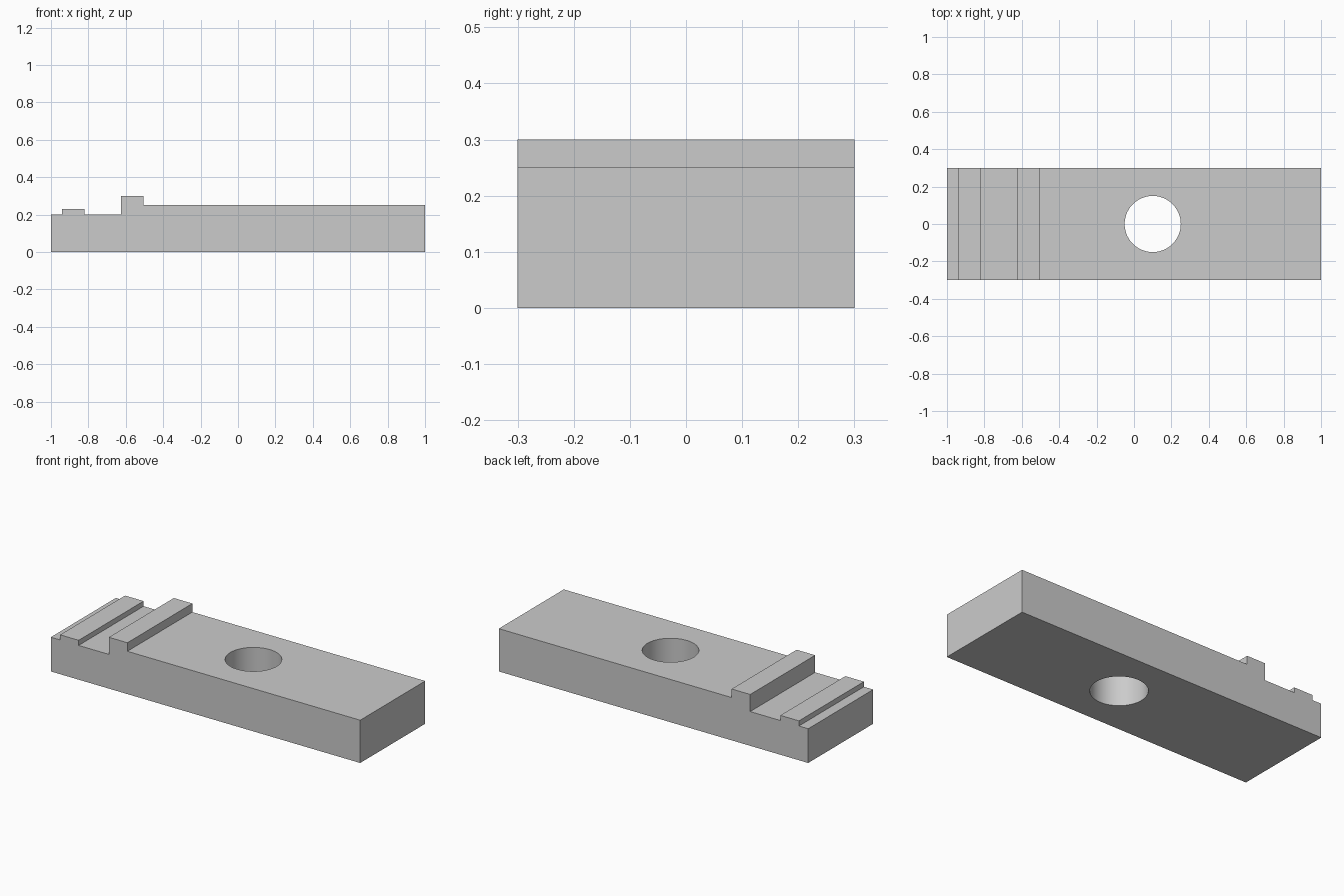
import bpy
import bmesh
from math import radians

cube = bpy.data.objects.get("Cube")
if cube:
    bpy.data.objects.remove(cube, do_unlink=True)

HALF_WIDTH = 0.3
HOLE_X, HOLE_RADIUS = 0.1, 0.15

grey = bpy.data.materials.new("light grey")
grey.use_nodes = True
colour = (0.6, 0.6, 0.6, 1)
grey.diffuse_color = colour
grey.node_tree.nodes["Principled BSDF"].inputs["Base Color"].default_value = colour

# Side profile (x, z): low end with a shallow rib, tall stop rib, long deck
profile = [(-1, 0), (1, 0), (1, 0.25), (-0.505, 0.25), (-0.505, 0.3),
           (-0.625, 0.3), (-0.625, 0.2), (-0.82, 0.2), (-0.82, 0.23),
           (-0.94, 0.23), (-0.94, 0.2), (-1, 0.2)]

# Extrude the profile across the width
bm = bmesh.new()
side = bm.faces.new([bm.verts.new((x, -HALF_WIDTH, z)) for x, z in profile])
extruded = bmesh.ops.extrude_face_region(bm, geom=[side])["geom"]
bmesh.ops.translate(bm, vec=(0, 2 * HALF_WIDTH, 0),
                    verts=[v for v in extruded if isinstance(v, bmesh.types.BMVert)])
bmesh.ops.recalc_face_normals(bm, faces=bm.faces)
mesh = bpy.data.meshes.new("clamp_bar")
bm.to_mesh(mesh)
bm.free()
bar = bpy.data.objects.new("clamp_bar", mesh)
bpy.context.collection.objects.link(bar)
mesh.materials.append(grey)

# Round bolt hole straight through the deck
bpy.ops.mesh.primitive_cylinder_add(vertices=96, radius=HOLE_RADIUS, depth=1,
                                    location=(HOLE_X, 0, 0.1))
cutter = bpy.context.object
cutter.name = "hole_cutter"
cutter.data.materials.append(grey)
hole = bar.modifiers.new("bolt_hole", "BOOLEAN")
hole.object = cutter
hole.operation = "DIFFERENCE"
hole.solver = "EXACT"

# Apply the cut, drop the cutter and smooth only the hole wall
bpy.ops.object.select_all(action="DESELECT")
bar.select_set(True)
bpy.context.view_layer.objects.active = bar
bpy.ops.object.modifier_apply(modifier=hole.name)
bpy.data.objects.remove(cutter, do_unlink=True)
bpy.ops.object.shade_smooth_by_angle(angle=radians(30))
